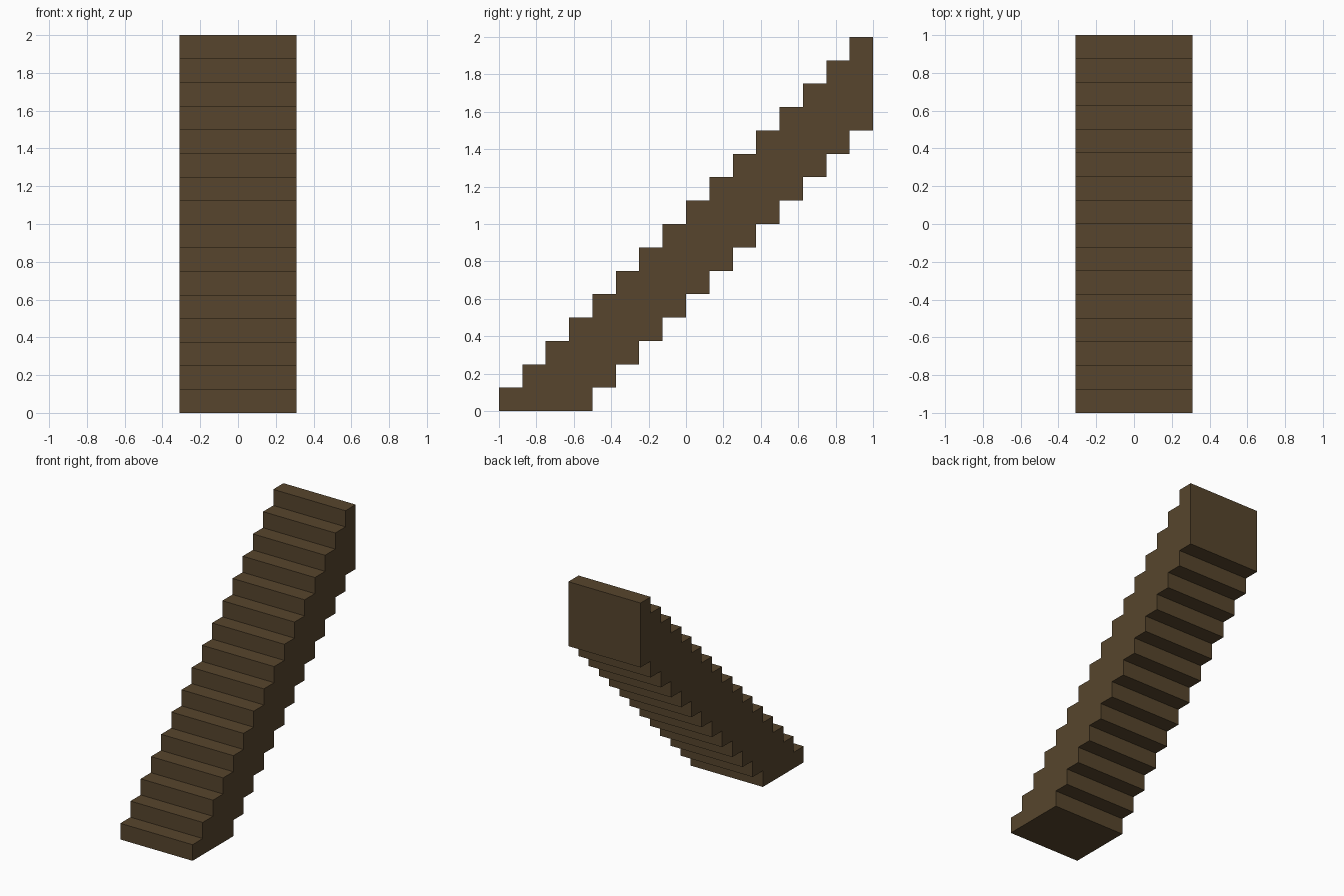
import bpy, bmesh

if "Cube" in bpy.data.objects:
    bpy.data.objects.remove(bpy.data.objects["Cube"])

STEPS = 16           # number of steps
S = 2.0 / STEPS      # tread depth and riser height
THICK = 4            # flight depth, in steps
HALF_W = 0.31

# Side profile (y, z): up the treads, then back down the stepped underside
profile = []
for i in range(STEPS):
    y = -1 + i * S
    profile += [(y, i * S), (y, (i + 1) * S)]
profile.append((1.0, 2.0))
for i in reversed(range(STEPS - THICK)):
    y = -1 + (i + THICK) * S
    profile += [(y + S, (i + 1) * S), (y, (i + 1) * S)]
profile.append((-1 + THICK * S, 0.0))

# Extrude the profile across the width
bm = bmesh.new()
side = bm.faces.new([bm.verts.new((-HALF_W, y, z)) for y, z in profile])
ext = bmesh.ops.extrude_face_region(bm, geom=[side], use_keep_orig=True)
moved = [v for v in ext["geom"] if isinstance(v, bmesh.types.BMVert)]
bmesh.ops.translate(bm, verts=moved, vec=(2 * HALF_W, 0, 0))
bmesh.ops.recalc_face_normals(bm, faces=bm.faces)
mesh = bpy.data.meshes.new("stair_flight")
bm.to_mesh(mesh)
bm.free()

# Dark brown wood
wood = bpy.data.materials.new("dark brown wood")
wood.diffuse_color = (0.095, 0.06, 0.026, 1)
wood.use_nodes = True
wood.node_tree.nodes["Principled BSDF"].inputs["Base Color"].default_value = wood.diffuse_color
mesh.materials.append(wood)
bpy.context.collection.objects.link(bpy.data.objects.new("stair_flight", mesh))
